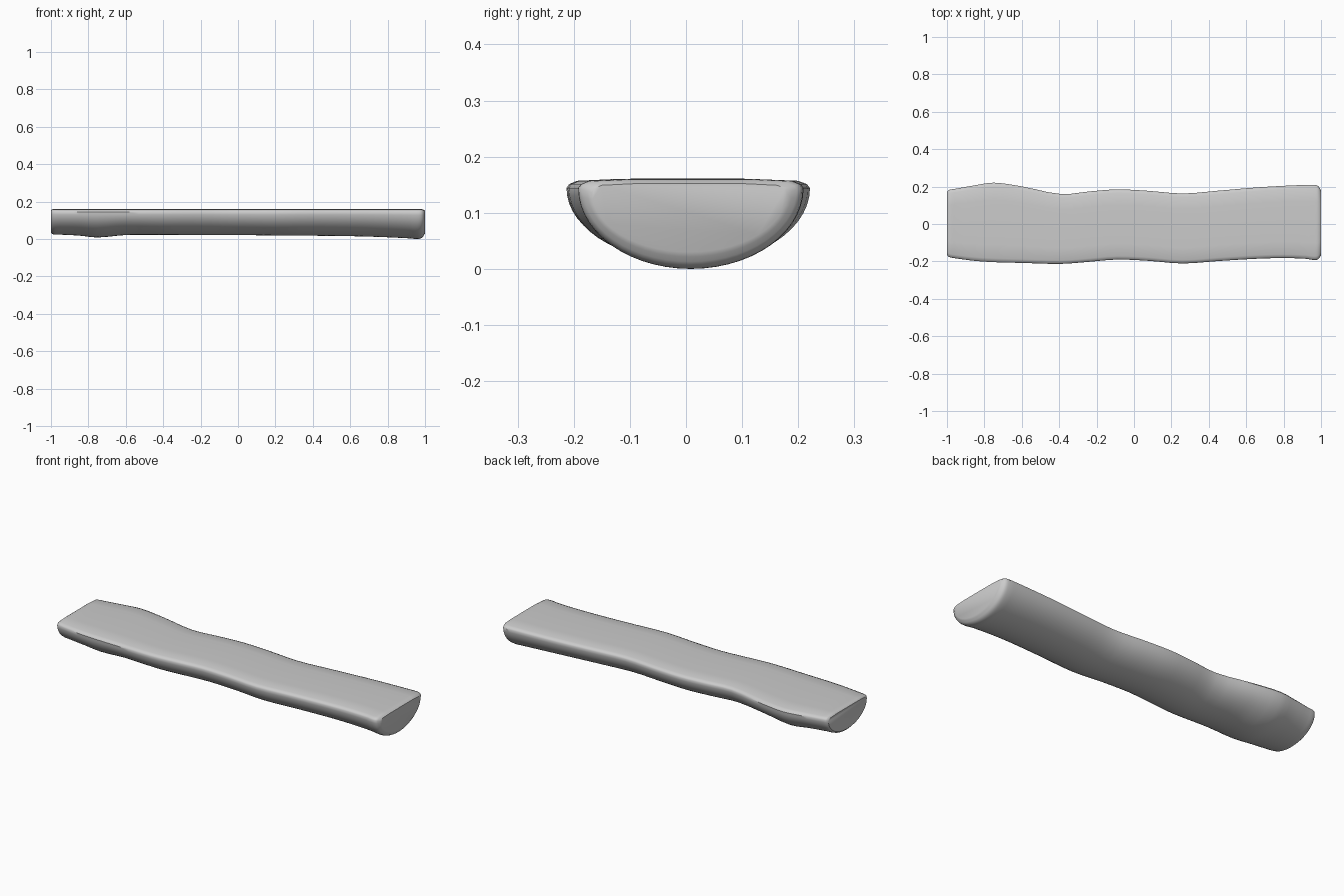
import bpy, bmesh, math

if "Cube" in bpy.data.objects:
    bpy.data.objects.remove(bpy.data.objects["Cube"])

# Stations along the log: x, back edge y, front edge y, underside z, top z
STATIONS = [
    (-1.00, 0.172, -0.165, 0.034, 0.154),
    (-0.99, 0.182, -0.176, 0.025, 0.160),
    (-0.95, 0.189, -0.184, 0.023, 0.160),
    (-0.85, 0.207, -0.197, 0.018, 0.160),
    (-0.75, 0.221, -0.204, 0.008, 0.160),
    (-0.60, 0.201, -0.208, 0.021, 0.160),
    (-0.39, 0.160, -0.213, 0.022, 0.160),
    (-0.24, 0.174, -0.202, 0.021, 0.160),
    (-0.09, 0.185, -0.190, 0.020, 0.160),
    (0.08, 0.177, -0.197, 0.020, 0.160),
    (0.26, 0.163, -0.211, 0.018, 0.160),
    (0.45, 0.178, -0.198, 0.017, 0.160),
    (0.65, 0.195, -0.186, 0.014, 0.160),
    (0.80, 0.204, -0.182, 0.009, 0.160),
    (0.92, 0.209, -0.186, 0.003, 0.160),
    (0.96, 0.209, -0.192, 0.000, 0.160),
    (0.985, 0.203, -0.188, 0.007, 0.159),
    (1.00, 0.180, -0.168, 0.030, 0.152),
]
ARC = 28


def smooth(i, t):
    """Catmull-Rom blend between station i and i + 1."""
    last = len(STATIONS) - 1
    p0, p1, p2, p3 = (STATIONS[min(max(i + k, 0), last)] for k in (-1, 0, 1, 2))
    h = p2[0] - p1[0]
    out = [p1[0] + h * t]
    for a, b, c, d, in list(zip(p0, p1, p2, p3))[1:]:
        m1 = h * (c - a) / (p2[0] - p0[0])
        m2 = h * (d - b) / (p3[0] - p1[0])
        out.append((2*t**3 - 3*t*t + 1) * b + (t**3 - 2*t*t + t) * m1
                   + (3*t*t - 2*t**3) * c + (t**3 - t*t) * m2)
    return out


def section(x, back, front, low, top):
    """Half-round section with a softened flat top."""
    mid, half = (back + front) / 2, (back - front) / 2
    rim = top - 0.016
    pts = []
    for k in range(ARC + 1):
        a = math.pi * k / ARC
        pts.append((x, mid - half * math.cos(a), rim - (rim - low) * math.sin(a)))
    for f, drop in ((0.975, 0.009), (0.90, 0.003), (0.55, 0), (0, 0),
                    (-0.55, 0), (-0.90, 0.003), (-0.975, 0.009)):
        pts.append((x, mid + half * f, top - drop))
    return pts


# Split log: loft the sections and close both ends
bm = bmesh.new()
rows = [smooth(i, t / 3) for i in range(len(STATIONS) - 1) for t in range(3)]
rows.append(STATIONS[-1])
rings = [[bm.verts.new(p) for p in section(*r)] for r in rows]
n = len(rings[0])
for r0, r1 in zip(rings, rings[1:]):
    for k in range(n):
        j = (k + 1) % n
        bm.faces.new((r0[k], r0[j], r1[j], r1[k]))
bm.faces.new(rings[0])
bm.faces.new(rings[-1])
bmesh.ops.recalc_face_normals(bm, faces=bm.faces)

mesh = bpy.data.meshes.new("split_log")
bm.to_mesh(mesh)
bm.free()
log = bpy.data.objects.new("split_log", mesh)
bpy.context.collection.objects.link(log)
bpy.context.view_layer.objects.active = log
log.select_set(True)
bpy.ops.object.shade_smooth_by_angle(angle=math.radians(40))
